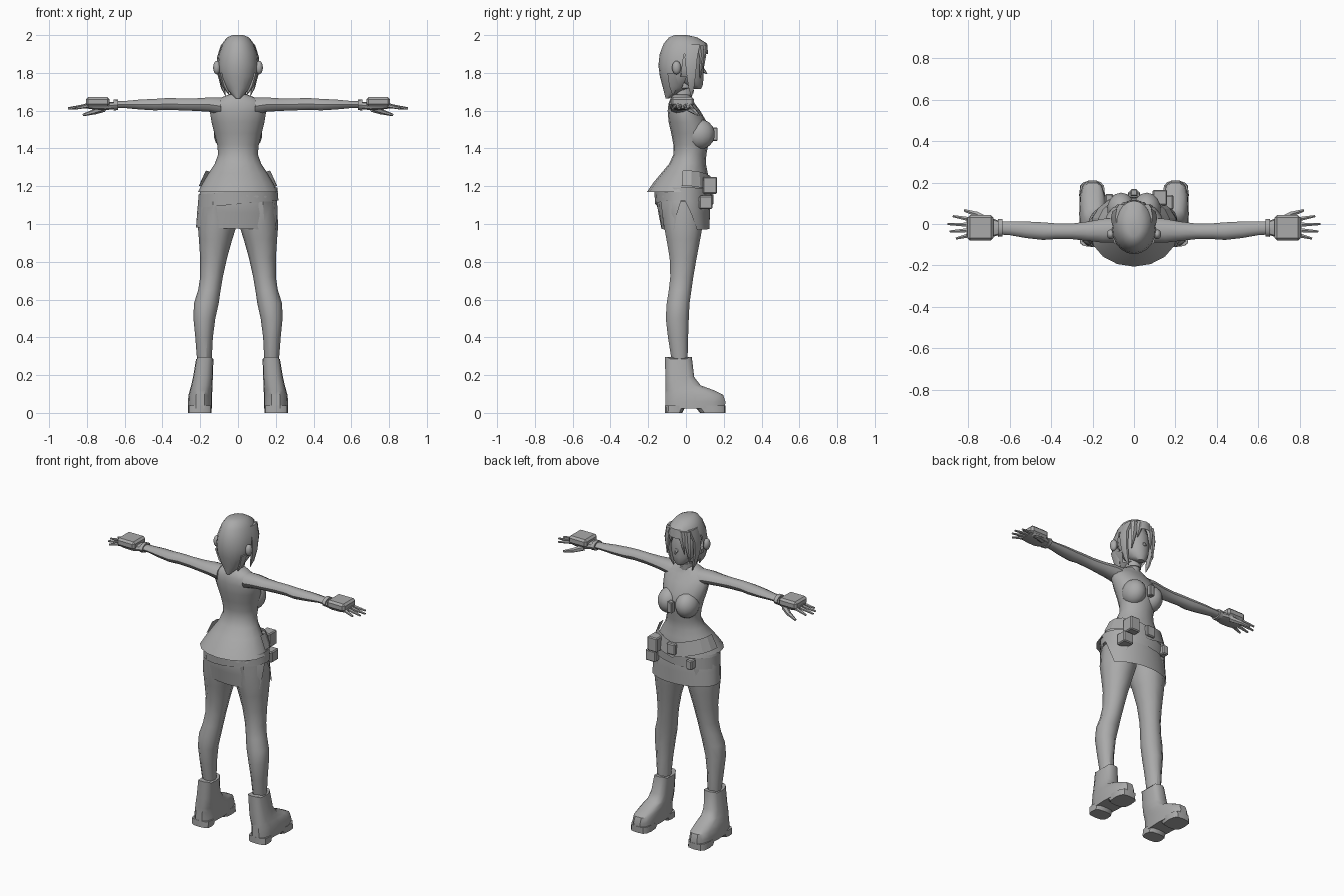
import bpy, bmesh, math
from mathutils import Vector

grey = bpy.data.materials.new("plain grey")
grey.diffuse_color = (0.4, 0.4, 0.4, 1)


def finish(name, bm, angle=40):
    bmesh.ops.recalc_face_normals(bm, faces=bm.faces)
    me = bpy.data.meshes.new(name)
    bm.to_mesh(me)
    bm.free()
    me.materials.append(grey)
    ob = bpy.data.objects.new(name, me)
    bpy.context.collection.objects.link(ob)
    bpy.ops.object.select_all(action='DESELECT')
    ob.select_set(True)
    bpy.context.view_layer.objects.active = ob
    bpy.ops.object.shade_smooth_by_angle(angle=math.radians(angle))
    return ob


def loft(name, rings, n=12, axis='z', power=1, caps=True, side=1, start=0, shift=None, angle=40):
    """Skin rings of (position, u0, u1, v0, v1[, gap angle]); a gap leaves the ring open."""
    bm = bmesh.new()
    rows = []
    gapped = any(len(r) > 5 for r in rings)
    for r in rings:
        p, u0, u1, v0, v1 = r[:5]
        gap = r[5] if gapped else 0
        row = []
        for i in range(n + 1 if gapped else n):
            a = start + gap + (2 * math.pi - 2 * gap) * i / n
            c, s = math.cos(a), math.sin(a)
            u = (u0 + u1) / 2 + (u1 - u0) / 2 * math.copysign(abs(c) ** power, c)
            v = (v0 + v1) / 2 + (v1 - v0) / 2 * math.copysign(abs(s) ** power, s)
            co = Vector((u, v, p) if axis == 'z' else (p, u, v) if axis == 'x' else (u, p, v))
            if shift:
                co.z += shift(co)
            co.x *= side
            row.append(bm.verts.new(co))
        rows.append(row)
    for a, b in zip(rows, rows[1:]):
        for i in range(len(a) - 1 if gapped else n):
            j = (i + 1) % len(a)
            bm.faces.new((a[i], a[j], b[j], b[i]))
    if caps and not gapped:
        bm.faces.new(rows[0])
        bm.faces.new(rows[-1])
    return finish(name, bm, angle)


def ball(name, loc, size):
    bm = bmesh.new()
    bmesh.ops.create_uvsphere(bm, u_segments=14, v_segments=9, radius=1)
    for v in bm.verts:
        v.co = Vector([v.co[i] * size[i] + loc[i] for i in range(3)])
    return finish(name, bm)


def box(name, lo, hi, bevel=0.006):
    bm = bmesh.new()
    bmesh.ops.create_cube(bm, size=1)
    for v in bm.verts:
        v.co = Vector([lo[i] + (hi[i] - lo[i]) * (v.co[i] + 0.5) for i in range(3)])
    if bevel:
        bmesh.ops.bevel(bm, geom=bm.edges[:], offset=bevel, segments=1, affect='EDGES')
    return finish(name, bm, 20)


def sx(side, lo, hi):
    return (lo, hi) if side > 0 else (-hi, -lo)


def finger(name, p, q, r0, r1):
    p, q = Vector(p), Vector(q)
    bm = bmesh.new()
    bmesh.ops.create_cone(bm, cap_ends=True, segments=6, radius1=r0, radius2=r1, depth=(q - p).length)
    rot = (q - p).to_track_quat('Z', 'Y')
    for v in bm.verts:
        v.co = rot @ v.co + (p + q) / 2
    return finish(name, bm, 50)


def sym(z, w, y0, y1):
    return (z, -w, w, y0, y1)


# Torso and flared jacket
loft("jacket", [sym(*r) for r in (
    (1.17, .212, -.206, .125), (1.22, .185, -.172, .122), (1.27, .155, -.13, .115),
    (1.32, .122, -.088, .105), (1.37, .105, -.066, .108), (1.42, .11, -.067, .118),
    (1.48, .125, -.078, .125), (1.54, .14, -.092, .11), (1.60, .15, -.097, .075),
    (1.64, .14, -.092, .045), (1.665, .10, -.082, .03), (1.685, .05, -.068, .025))], n=16)
# Neck and choker
loft("neck", [sym(1.65, .05, -.07, .03), sym(1.70, .042, -.055, .035), sym(1.77, .042, -.05, .04)])
loft("choker", [sym(1.69, .046, -.062, .04), sym(1.71, .046, -.058, .042)])

# Skirt with a slit on one side, and slanted belt
loft("skirt", [(.975, -.222, .225, -.13, .125, .5), (1.06, -.216, .217, -.147, .127, .28),
               (1.15, -.205, .207, -.165, .13, .01), (1.19, -.19, .19, -.155, .12, .01)], n=24,
     shift=lambda c: -.03 * c.x)
loft("belt", [sym(1.105, .214, -.163, .136), sym(1.175, .208, -.168, .14)], n=20, caps=False,
     shift=lambda c: .09 * c.x)
# Wide front wrap over the jacket, open at the back
loft("waist_wrap", [(1.175, -.208, .208, -.17, .147, 1.5), (1.265, -.172, .172, -.13, .136, 1.42)],
     n=10, start=-math.pi / 2, shift=lambda c: .25 * (abs(c.x) - .1), angle=20)
box("front_buckle", (-.03, .125, 1.17), (.03, .157, 1.24))
box("belt_pouch", (.09, .09, 1.16), (.16, .165, 1.25))
box("belt_clip", (-.14, .10, 1.10), (-.10, .145, 1.16))
box("hip_flap", (.12, .07, 1.08), (.19, .14, 1.15))
# Chest tag
box("chest_tag", (-.016, .135, 1.44), (.016, .168, 1.51), .004)

for s, tag in ((1, "right"), (-1, "left")):
    ball(tag + "_bust", (.062 * s, .072, 1.475), (.068, .081, .08))
    # Legs
    loft(tag + "_leg", [(.26, .14, .215, -.075, .01), (.40, .133, .226, -.098, .014),
                        (.50, .12, .236, -.11, .018), (.58, .102, .233, -.105, .022),
                        (.65, .092, .211, -.094, .032), (.72, .08, .2, -.086, .042),
                        (.82, .058, .2, -.09, .06), (.92, .03, .207, -.108, .08),
                        (1.0, .004, .213, -.124, .095), (1.12, 0, .2, -.14, .11)], n=10, side=s)
    # Boots: upper, heel and front sole
    loft(tag + "_boot", [(.022, .137, .265, -.112, .208), (.06, .137, .265, -.112, .212),
                         (.095, .137, .262, -.11, .2), (.12, .136, .255, -.11, .15),
                         (.145, .135, .248, -.11, .08), (.19, .133, .238, -.11, .045),
                         (.285, .13, .222, -.113, .032)], n=14, power=.7, side=s,
         shift=lambda c: .012 * (1 if c.z > .28 and abs(c.y + .04) > .05 else 0))
    loft(tag + "_heel", [(0, .14, .264, -.11, -.02), (.04, .139, .264, -.111, .0)], n=12, power=.6, side=s)
    loft(tag + "_sole", [(0, .14, .265, .075, .208), (.04, .139, .264, .04, .21)], n=12, power=.6, side=s)
    # Arms
    loft(tag + "_arm", [(.09, -.088, .03, 1.575, 1.672), (.15, -.09, .025, 1.592, 1.672),
                        (.22, -.082, .012, 1.597, 1.667), (.30, -.073, .002, 1.6, 1.667),
                        (.38, -.073, .003, 1.603, 1.668), (.44, -.077, .008, 1.6, 1.664),
                        (.52, -.068, .012, 1.605, 1.66), (.60, -.054, .012, 1.613, 1.652),
                        (.66, -.05, .012, 1.612, 1.65)], n=10, axis='x', side=s)
    loft(tag + "_wrist_band", [(.636, -.06, .024, 1.603, 1.66), (.658, -.062, .024, 1.601, 1.658)],
         axis='x', side=s)
    # Hands: palm, glove plate, fingers and thumb
    loft(tag + "_palm", [(.65, -.052, .014, 1.608, 1.648), (.70, -.068, .034, 1.602, 1.648),
                         (.76, -.07, .036, 1.605, 1.645), (.81, -.064, .03, 1.612, 1.638)],
         n=10, axis='x', power=.8, side=s)
    a, b = sx(s, .68, .805)
    box(tag + "_glove_plate", (a, -.08, 1.622), (b, .043, 1.672), .012)
    for i, (y0, y1, x1) in enumerate(((.022, .038, .875), (-.004, .0, .9), (-.029, -.036, .89), (-.053, -.07, .86))):
        finger(f"{tag}_finger_{i + 1}", (.79 * s, y0, 1.627), (x1 * s, y1, 1.612), .012, .006)
    finger(tag + "_thumb", (.71 * s, .018, 1.612), (.765 * s, .05, 1.592), .019, .014)
    finger(tag + "_thumb_tip", (.76 * s, .047, 1.594), (.82 * s, .066, 1.577), .014, .007)
    # Ears, and the hanging locks beside the face
    ball(tag + "_ear", (.112 * s, -.05, 1.828), (.02, .024, .036))
    loft(tag + "_side_lock", [(1.95, .06, .09, -.01, .08), (1.88, .085, .112, -.012, .065),
                              (1.79, .082, .108, 0, .055), (1.72, .07, .09, .012, .045),
                              (1.68, .064, .068, .026, .032)], n=6, side=s)
    loft(tag + "_rear_lock", [(1.80, .07, .106, -.1, -.02), (1.73, .055, .085, -.09, -.04),
                              (1.685, .045, .05, -.072, -.066)], n=5, side=s)

# Face
loft("face", [sym(1.715, .022, .04, .08), sym(1.735, .048, -.01, .09), sym(1.77, .072, -.07, .095),
              sym(1.82, .085, -.10, .096), sym(1.88, .088, -.11, .093), sym(1.95, .065, -.08, .07)], n=14)
finger("nose", (0, .088, 1.815), (0, .111, 1.796), .013, .003)

# Hair cap, open around the face
hair = loft("hair", [sym(*r) for r in (
    (2.0, .028, -.06, .005), (1.988, .058, -.09, .06), (1.955, .083, -.118, .112),
    (1.90, .102, -.139, .117), (1.84, .108, -.146, .108), (1.78, .1, -.138, .08),
    (1.72, .066, -.122, .03), (1.665, .012, -.108, -.09))], n=20)
bm = bmesh.new()
bm.from_mesh(hair.data)
gone = [f for f in bm.faces if f.calc_center_median().z < 1.9 and f.calc_center_median().y > -.02]
bmesh.ops.delete(bm, geom=gone, context='FACES')
bm.to_mesh(hair.data)
bm.free()

# Swept fringe locks: top and tip x, tip height
for i, (x0, x1, zt) in enumerate(((-.06, -.078, 1.75), (-.03, -.05, 1.80), (.03, .045, 1.85), (.06, .08, 1.77))):
    y = .108 - abs(x0) * .4
    m = (x0 + x1) / 2
    loft(f"fringe_{i + 1}", [(1.945, x0 - .025, x0 + .025, y - .03, y + .012),
                             ((1.945 + zt) / 2 + .02, m - .022, m + .022, y - .012, y + .013),
                             (zt, x1 - .003, x1 + .003, y - .014, y - .006)], n=6)
